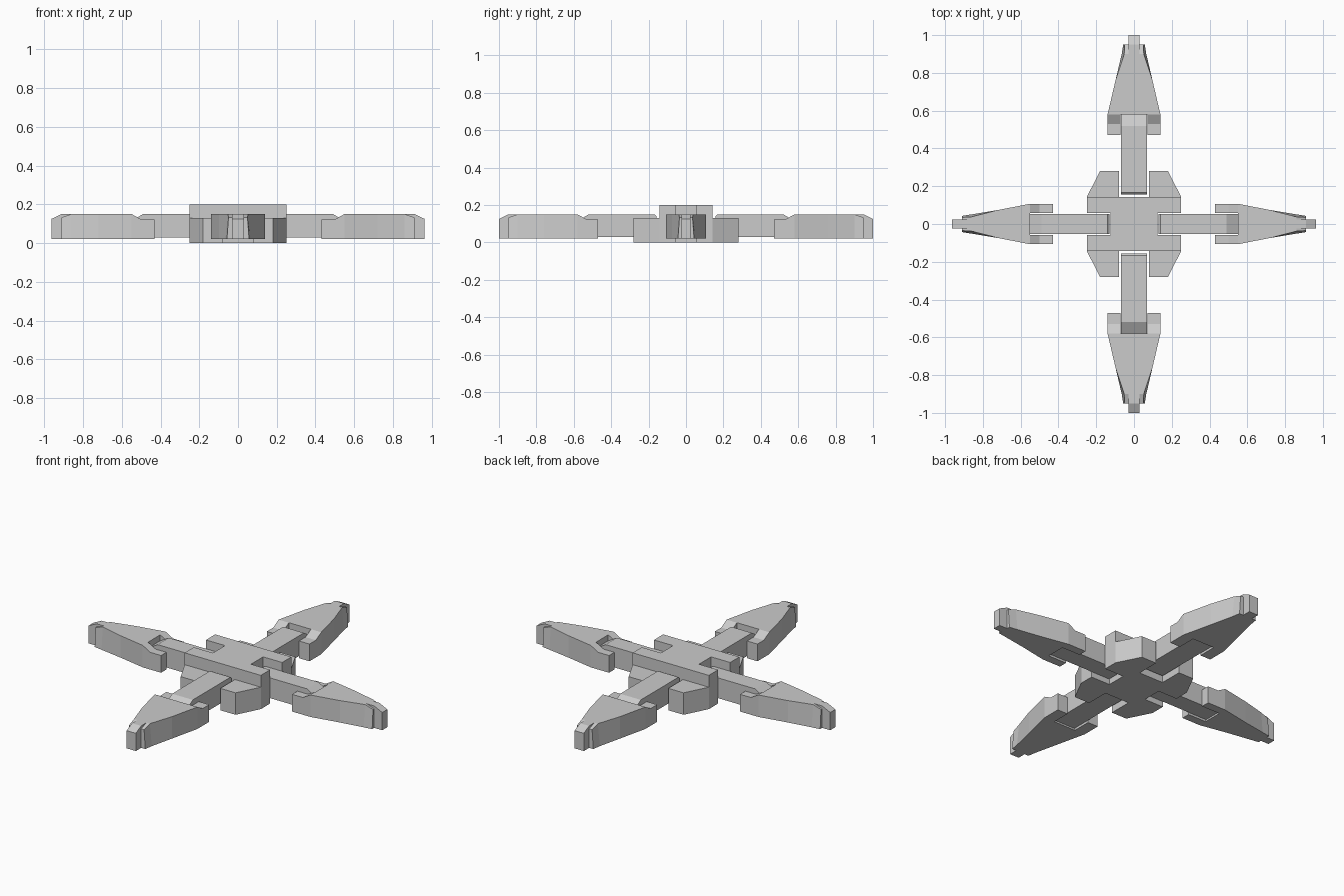
import bpy, bmesh
from math import radians
from mathutils import Matrix

if "Cube" in bpy.data.objects:
    bpy.data.objects.remove(bpy.data.objects["Cube"])


def new_object(name, verts, faces, angle=0):
    mesh = bpy.data.meshes.new(name)
    mesh.from_pydata(verts, [], faces)
    mesh.transform(Matrix.Rotation(radians(angle), 4, 'Z'))
    bm = bmesh.new()
    bm.from_mesh(mesh)
    bmesh.ops.recalc_face_normals(bm, faces=bm.faces)
    bm.to_mesh(mesh)
    bm.free()
    obj = bpy.data.objects.new(name, mesh)
    bpy.context.collection.objects.link(obj)
    return obj


def bridge(name, a, b, angle=0):
    """Solid between two matching outlines."""
    n = len(a)
    faces = [tuple(range(n)), tuple(range(n, 2 * n))]
    faces += [(i, (i + 1) % n, n + (i + 1) % n, n + i) for i in range(n)]
    return new_object(name, a + b, faces, angle)


def prism(name, outline, z0, z1):
    return bridge(name, [(x, y, z0) for x, y in outline],
                  [(x, y, z1) for x, y in outline])


def side_profile(name, profile, w0, w1, angle):
    """Profile in (length, height) extruded across the width."""
    return bridge(name, [(u, w0, z) for u, z in profile],
                  [(u, w1, z) for u, z in profile], angle)


def loft(name, sections, z0, angle):
    """Sections: (length, half width at bottom, half width at top, top z)."""
    verts, faces = [], []
    for u, b, t, z in sections:
        verts += [(u, -b, z0), (u, b, z0), (u, t, z), (u, -t, z)]
    for s in range(len(sections) - 1):
        k = s * 4
        for i in range(4):
            j = (i + 1) % 4
            faces.append((k + i, k + j, k + 4 + j, k + 4 + i))
    m = len(verts)
    faces += [(0, 1, 2, 3), (m - 4, m - 3, m - 2, m - 1)]
    return new_object(name, verts, faces, angle)


# Raised centre block with a slot at each side end
quarter = [(0.125, 0.057), (0.25, 0.057), (0.25, 0.143)]
right = [(x, -y) for x, y in reversed(quarter)] + quarter
prism("hub_core", right + [(-x, -y) for x, y in right], 0, 0.2)

# Four lower corner lobes
for sx in (-1, 1):
    for sy in (-1, 1):
        lobe = [(0.08, 0.143), (0.08, 0.28), (0.18, 0.28), (0.25, 0.143)]
        prism("hub_lobe", [(x * sx, y * sy) for x, y in lobe], 0, 0.13)


def leg(name, angle, inner, start, step, mid, end, tip, half, half_mid,
        half_end, slot, nub):
    # Hinged arm, sloped at its outer end
    arm = [(inner, 0.03), (step, 0.03), (step, 0.115), (step - 0.06, 0.15),
           (inner + 0.01, 0.15), (inner, 0.14)]
    side_profile(name + "_arm", arm, -slot + 0.004, slot - 0.004, angle)
    # Fork prongs either side of the arm
    prong = [(start, 0.02), (step, 0.02), (step, 0.15), (step - 0.05, 0.122),
             (start, 0.122)]
    for s in (-1, 1):
        side_profile(name + "_prong", prong, s * slot, s * half, angle)
    # Tapered foot
    loft(name + "_foot", [
        (step, half, half, 0.15), (mid, half_mid, half_mid, 0.15),
        (end - 0.05, half_end + 0.008, half_end - 0.005, 0.15),
        (end, half_end, half_end - 0.008, 0.133)], 0.02, angle)
    # Narrow toe
    loft(name + "_toe", [(end - 0.06, nub, nub, 0.15), (end, nub, nub, 0.15),
                         (tip, nub, nub, 0.125)], 0.02, angle)


for name, angle in (("right_leg", 0), ("left_leg", 180)):
    leg(name, angle, 0.13, 0.43, 0.55, 0.72, 0.91, 0.963,
        0.107, 0.074, 0.043, 0.057, 0.024)
for name, angle in (("back_leg", 90), ("front_leg", 270)):
    leg(name, angle, 0.157, 0.47, 0.58, 0.76, 0.95, 1.0,
        0.14, 0.098, 0.057, 0.072, 0.03)
